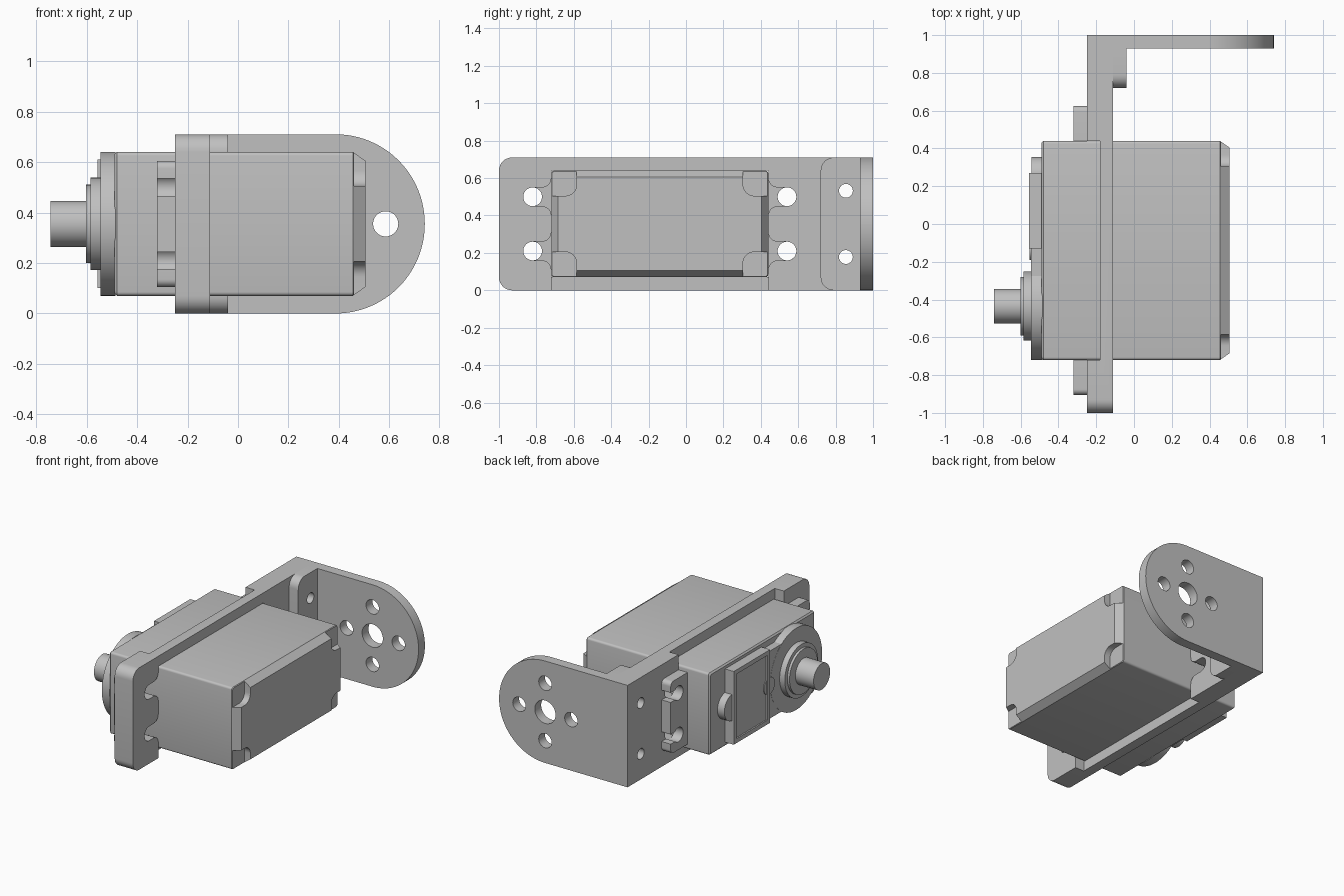
import bpy, bmesh
from math import pi, cos, sin, sqrt, radians

cube = bpy.data.objects.get("Cube")
if cube:
    bpy.data.objects.remove(cube, do_unlink=True)

grey = bpy.data.materials.new("light grey")
grey.use_nodes = True
COLOUR = (0.53, 0.53, 0.53, 1)
grey.diffuse_color = COLOUR
grey.node_tree.nodes["Principled BSDF"].inputs["Base Color"].default_value = COLOUR


def circle(cu, cv, r, n=40):
    return [(cu + r * cos(2 * pi * i / n), cv + r * sin(2 * pi * i / n)) for i in range(n)]


def rounded(u0, u1, v0, v1, radii=(0, 0, 0, 0), n=8):
    """Rectangle with a radius per corner, counter-clockwise from low u, low v."""
    pts = []
    corners = [(u0, v0, 1, 1), (u1, v0, -1, 1), (u1, v1, -1, -1), (u0, v1, 1, -1)]
    for k, (u, v, su, sv) in enumerate(corners):
        r = radii[k]
        if r == 0:
            pts.append((u, v))
            continue
        for i in range(n + 1):
            a = pi + k * pi / 2 + i * pi / 2 / n
            pts.append((u + su * r + r * cos(a), v + sv * r + r * sin(a)))
    return pts


def loft(name, rings, axis="x"):
    """Skin a solid through (position, profile) rings along x or y."""
    bm = bmesh.new()
    loops = []
    for d, prof in rings:
        loops.append([bm.verts.new((d, u, v) if axis == "x" else (u, d, v)) for u, v in prof])
    n = len(loops[0])
    for a, b in zip(loops, loops[1:]):
        for i in range(n):
            j = (i + 1) % n
            bm.faces.new((a[i], a[j], b[j], b[i]))
    bm.faces.new(loops[0])
    bm.faces.new(loops[-1])
    bmesh.ops.recalc_face_normals(bm, faces=bm.faces)
    mesh = bpy.data.meshes.new(name)
    bm.to_mesh(mesh)
    bm.free()
    mesh.materials.append(grey)
    ob = bpy.data.objects.new(name, mesh)
    bpy.context.collection.objects.link(ob)
    return ob


def prism(name, prof, d0, d1, axis="x"):
    return loft(name, [(d0, prof), (d1, prof)], axis)


def cut(ob, prof, d0, d1, axis="x"):
    """Subtract a prism from a part."""
    cutter = prism("cutter", prof, d0, d1, axis)
    cutter.hide_render = True
    mod = ob.modifiers.new("cut", "BOOLEAN")
    mod.operation, mod.solver, mod.object = "DIFFERENCE", "EXACT", cutter
    bpy.context.view_layer.objects.active = ob
    bpy.ops.object.modifier_apply(modifier=mod.name)
    bpy.data.objects.remove(cutter, do_unlink=True)


def slot(edge, side, z, r=0.05, depth=0.1, n=8):
    """Round-ended slot running outward from the opening, with a flared mouth."""
    half = [(-0.02, 2 * r)]
    for i in range(n + 1):
        t = r * (1 - cos(pi / 2 * i / n))
        half.append((t, 2 * r - sqrt(max(0, r * r - (r - t) ** 2))))
    for i in range(n):
        a = pi / 2 * i / n
        half.append((depth + r * sin(a), r * cos(a)))
    full = half + [(depth + r, 0)] + [(t, -w) for t, w in reversed(half)]
    return [(edge + side * t, z + w) for t, w in full]


MID = 0.355                    # mid height
Y0, Y1, Z0, Z1 = -0.72, 0.44, 0.07, 0.64   # motor case section
SHAFT_Y = -0.435
SCREW_Z = (MID - 0.145, MID + 0.145)

# Mounting frame with opening, stepped rails, slots and screw holes
frame = prism("mounting_frame", rounded(-1, 1, 0, 0.71, (0.07, 0, 0, 0.07)), -0.25, -0.11)
cut(frame, rounded(Y0, Y1, Z0, Z1), -0.4, 0)
cut(frame, rounded(Y0, Y1, Z1 - 0.02, 0.8), -0.4, -0.18)
cut(frame, rounded(Y0, Y1, -0.1, Z0 + 0.02), -0.18, 0)
for z in SCREW_Z:
    cut(frame, slot(Y0, -1, z), -0.4, 0)
    cut(frame, slot(Y1, 1, z), -0.4, 0)

# Thick pad behind the arm
pad = prism("arm_pad", rounded(0.72, 0.93, 0, 0.71, (0.07, 0, 0, 0.07)), -0.11, -0.04)
for z in (MID - 0.177, MID + 0.177):
    for part in (frame, pad):
        cut(part, circle(0.855, z, 0.037, 24), -0.4, 0.1)

# Round-ended arm with hub holes
R = 0.355
ARM_X = 0.74 - R
arm = prism("side_arm", rounded(-0.11, 0.74, 0, 0.71, (0, R - 0.001, R - 0.001, 0), 24), 0.93, 1, "y")
cut(arm, circle(ARM_X, MID, 0.08), 0.8, 1.1, "y")
for i in range(4):
    a = i * pi / 2
    cut(arm, circle(ARM_X + 0.2 * cos(a), MID + 0.2 * sin(a), 0.05, 28), 0.8, 1.1, "y")


# Motor case with chamfered end and recessed corners
def section(inset):
    return rounded(Y0 + inset, Y1 - inset, Z0 + inset, Z1 - inset, (0.015,) * 4, 4)


case = loft("motor_case", [(-0.49, section(0.01)), (-0.48, section(0)),
                           (0.455, section(0)), (0.505, section(0.035))])
C, F = 0.135, 0.06
cut(case, rounded(Y0 - 0.1, Y0 + C, Z0 - 0.1, Z0 + C, (0, 0, F, 0)), 0.46, 0.6)
cut(case, rounded(Y1 - C, Y1 + 0.1, Z0 - 0.1, Z0 + C, (0, 0, 0, F)), 0.46, 0.6)
cut(case, rounded(Y1 - C, Y1 + 0.1, Z1 - C, Z1 + 0.1, (F, 0, 0, 0)), 0.46, 0.6)
cut(case, rounded(Y0 - 0.1, Y0 + C, Z1 - C, Z1 + 0.1, (0, F, 0, 0)), 0.46, 0.6)

# Screw ears with open-ended keyholes
for name, y0, y1, hole, side in (("front_ear", -0.905, Y0 + 0.02, Y0 - 0.1, -1),
                                 ("back_ear", Y1 - 0.02, 0.625, Y1 + 0.1, 1)):
    radii = (0.03, 0, 0, 0.03) if side < 0 else (0, 0.03, 0.03, 0)
    ear = prism(name, rounded(y0, y1, 0.105, 0.605, radii), -0.32, -0.25)
    for z in SCREW_Z:
        cut(ear, circle(hole, z, 0.05), -0.4, -0.2)
        ends = sorted((hole, hole + side * 0.2))
        cut(ear, rounded(*ends, z - 0.034, z + 0.034), -0.4, -0.2)

# Gear cover, neck, label panel and end tab
prism("gear_cover", circle(SHAFT_Y, MID, 0.285, 64), -0.545, -0.485)
prism("cover_neck", rounded(SHAFT_Y, -0.1, 0.12, 0.59), -0.544, -0.485)
panel = prism("label_panel", rounded(-0.13, 0.27, 0.1, 0.61), -0.557, -0.485)
cut(panel, rounded(-0.1, 0.24, 0.13, 0.58), -0.6, -0.547)
prism("panel_latch", circle(-0.13, MID, 0.06, 32), -0.552, -0.52)
prism("end_tab", circle(0.262, MID, 0.092, 32), -0.543, -0.485)

# Output bearing and shaft
for name, r, x0, x1 in (("bearing_ring", 0.183, -0.585, -0.54),
                        ("bearing_cap", 0.155, -0.602, -0.58),
                        ("output_shaft", 0.091, -0.742, -0.6)):
    prism(name, circle(SHAFT_Y, MID, r, 48), x0, x1)

# Smooth curved walls, keep edges crisp
bpy.ops.object.select_all(action="DESELECT")
for ob in bpy.context.collection.objects:
    if ob.type == "MESH" and grey.name in ob.data.materials:
        ob.select_set(True)
        bpy.context.view_layer.objects.active = ob
bpy.ops.object.shade_smooth_by_angle(angle=radians(30))
